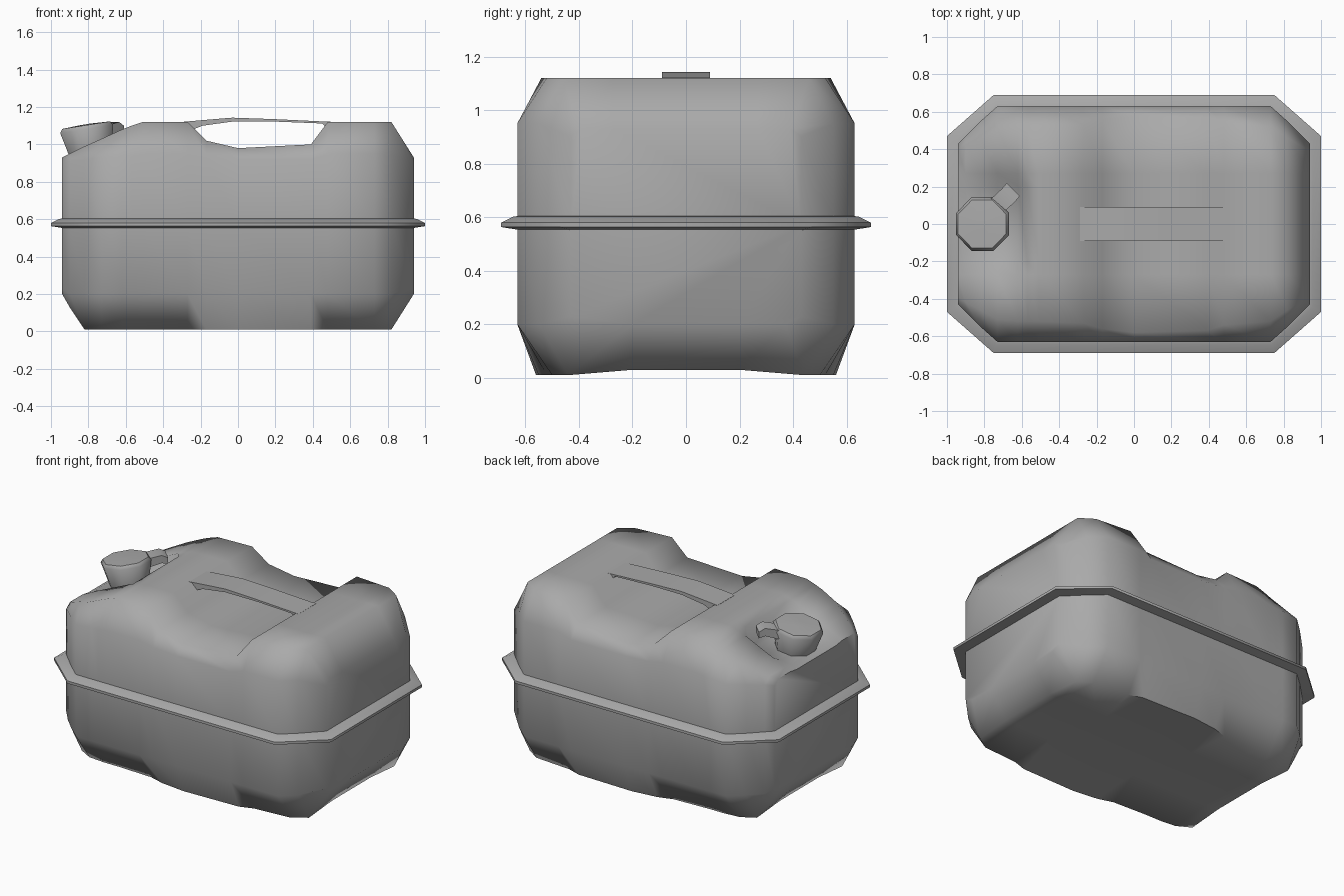
import bpy, bmesh, math
from mathutils import Vector, Matrix

if "Cube" in bpy.data.objects:
    bpy.data.objects.remove(bpy.data.objects["Cube"])

grey = bpy.data.materials.new("plain_grey")
grey.use_nodes = True
GREY = (0.4, 0.4, 0.4, 1)
grey.diffuse_color = GREY
grey.node_tree.nodes["Principled BSDF"].inputs["Base Color"].default_value = GREY


def loft(name, rings, angle, closed=False):
    """Skin a list of equal-length point rings; cap the ends unless closed."""
    bm = bmesh.new()
    loops = [[bm.verts.new(p) for p in ring] for ring in rings]
    n = len(loops[0])
    pairs = list(zip(loops, loops[1:]))
    if closed:
        pairs.append((loops[-1], loops[0]))
    else:
        bm.faces.new(loops[0])
        bm.faces.new(loops[-1])
    for a, b in pairs:
        for i in range(n):
            j = (i + 1) % n
            bm.faces.new((a[i], a[j], b[j], b[i]))
    bmesh.ops.recalc_face_normals(bm, faces=bm.faces)
    mesh = bpy.data.meshes.new(name)
    bm.to_mesh(mesh)
    bm.free()
    obj = bpy.data.objects.new(name, mesh)
    bpy.context.collection.objects.link(obj)
    mesh.materials.append(grey)
    bpy.ops.object.select_all(action='DESELECT')
    obj.select_set(True)
    bpy.context.view_layer.objects.active = obj
    bpy.ops.object.shade_smooth_by_angle(angle=math.radians(angle))
    return obj


# Can body: cross-sections along x, with spout pocket, sloped end and grip valley
# x, side y, bottom z, shoulder z, rim y, rim z, pocket z
stations = [
    (-.94, .43, .20, .90, .39, .93, .92),
    (-.90, .47, .13, .91, .42, .95, .94),
    (-.82, .55, .01, .92, .46, .99, .95),
    (-.73, .63, .01, .93, .51, 1.03, .96),
    (-.62, .63, .01, .94, .52, 1.08, .97),
    (-.57, .63, .01, .94, .52, 1.10, 1.10),
    (-.51, .63, .01, .95, .52, 1.12, 1.12),
    (-.27, .63, .01, .95, .53, 1.12, 1.12),
    (-.17, .63, .01, .93, .56, 1.02, 1.02),
    (.00, .63, .01, .92, .58, .98, .98),
    (.39, .63, .01, .92, .57, 1.00, 1.00),
    (.48, .63, .01, .95, .54, 1.12, 1.12),
    (.73, .63, .01, .95, .52, 1.12, 1.12),
    (.82, .55, .01, .95, .46, 1.12, 1.12),
    (.94, .43, .20, .90, .39, .93, .93),
]


def section(x, side, zb, zs, rim, zt, zp):
    recess = .02 if zb < .1 else 0
    half = [(.2, zb + recess), (rim - .02, zb), (side, max(.2, zb + .03)), (side, .57),
            (side, zs), (rim, zt), (.27, zt), (.2, zp)]
    return [(x, y, z) for y, z in half] + [(x, -y, z) for y, z in reversed(half)]


loft("can_body", [section(*s) for s in stations], 62)


# Flange around the seam
def octagon(hx, hy, cx, cy, z):
    quarter = [(hx, cy), (cx, hy)]
    pts = quarter + [(-x, y) for x, y in reversed(quarter)]
    pts += [(-x, -y) for x, y in pts]
    return [(x, y, z) for x, y in pts]


loft("seam_flange", [
    octagon(.93, .62, .73, .43, .605),
    octagon(.955, .645, .735, .445, .602),
    octagon(1, .69, .75, .47, .58),
    octagon(1, .69, .75, .47, .563),
    octagon(.93, .62, .73, .43, .552),
], 50, closed=True)

# Grip handle bridging the valley
grip = [(-.29, 1.121, 1.06), (-.19, 1.13, 1.10), (-.03, 1.143, 1.122),
        (.2, 1.135, 1.122), (.45, 1.123, 1.112), (.5, 1.121, 1.06)]
loft("grip_handle", [[(x, -.09, lo), (x, .09, lo), (x, .09, hi), (x, -.09, hi)]
                     for x, hi, lo in grip], 40)

# Spout cap: tilted eight-sided cup with a shallow domed top
tilt = Matrix.Translation((-.785, 0, .93)) @ Matrix.Rotation(math.radians(-9), 4, 'Y')


def ring(r, z):
    return [tilt @ Vector((r * math.cos(a), r * math.sin(a), z))
            for a in (math.tau * (i + .5) / 8 for i in range(8))]


loft("spout_cap", [ring(.12, -.03), ring(.125, .03), ring(.155, .155),
                   ring(.14, .175), ring(.03, .18)], 50)

# Pull tab on the cap
across = Vector((.035, -.035, 0))
tab = [((-.74, .09), 1.10, 1.04), ((-.67, .155), 1.12, 1.07), ((-.645, .185), 1.10, 1.06)]
loft("cap_tab", [[(x - across.x, y - across.y, lo), (x + across.x, y + across.y, lo),
                  (x + across.x, y + across.y, hi), (x - across.x, y - across.y, hi)]
                 for (x, y), hi, lo in tab], 40)
